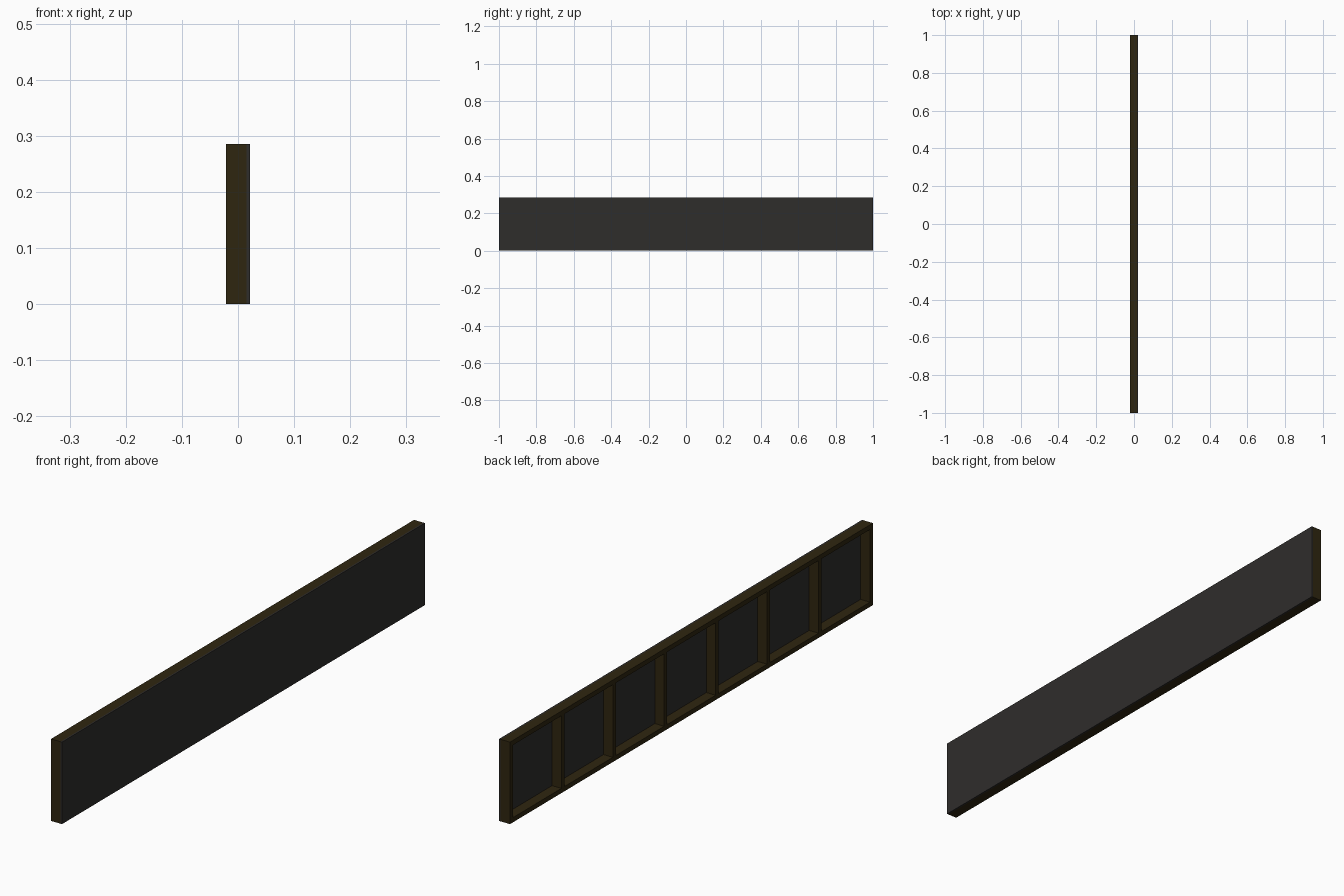
import bpy

if "Cube" in bpy.data.objects:
    bpy.data.objects.remove(bpy.data.objects["Cube"])

LENGTH, HEIGHT, DEPTH = 2.0, 0.286, 0.042
PANEL_T = 0.006      # sheet thickness
BOARD = 0.0165       # board thickness of studs and plates
BAYS = 7


def material(name, color):
    m = bpy.data.materials.new(name)
    m.diffuse_color = (*color, 1)
    m.use_nodes = True
    m.node_tree.nodes["Principled BSDF"].inputs["Base Color"].default_value = m.diffuse_color
    return m


wood = material("dark_wood", (0.028, 0.019, 0.005))
sheet = material("dark_sheet", (0.028, 0.026, 0.024))


def box(name, x, y, z, mat):
    """Box from (min, max) ranges on each axis."""
    bpy.ops.mesh.primitive_cube_add(size=1, location=[(a + b) / 2 for a, b in (x, y, z)])
    ob = bpy.context.object
    ob.name = name
    ob.scale = [b - a for a, b in (x, y, z)]
    bpy.ops.object.transform_apply(location=False, rotation=False, scale=True)
    ob.data.materials.append(mat)
    return ob


x0, x1 = -DEPTH / 2, DEPTH / 2
frame_x = (x0, x1 - PANEL_T)
full_y = (-LENGTH / 2, LENGTH / 2)

# Facing sheet on the right side
box("facing_panel", (x1 - PANEL_T, x1), full_y, (0, HEIGHT), sheet)

# Long top and bottom boards
box("bottom_plate", frame_x, full_y, (0, BOARD), wood)
box("top_plate", frame_x, full_y, (HEIGHT - BOARD, HEIGHT), wood)

# Evenly spaced uprights, open at the back
step = (LENGTH - BOARD) / BAYS
for i in range(BAYS + 1):
    y = -LENGTH / 2 + i * step
    box(f"stud_{i + 1}", frame_x, (y, y + BOARD), (BOARD, HEIGHT - BOARD), wood)
